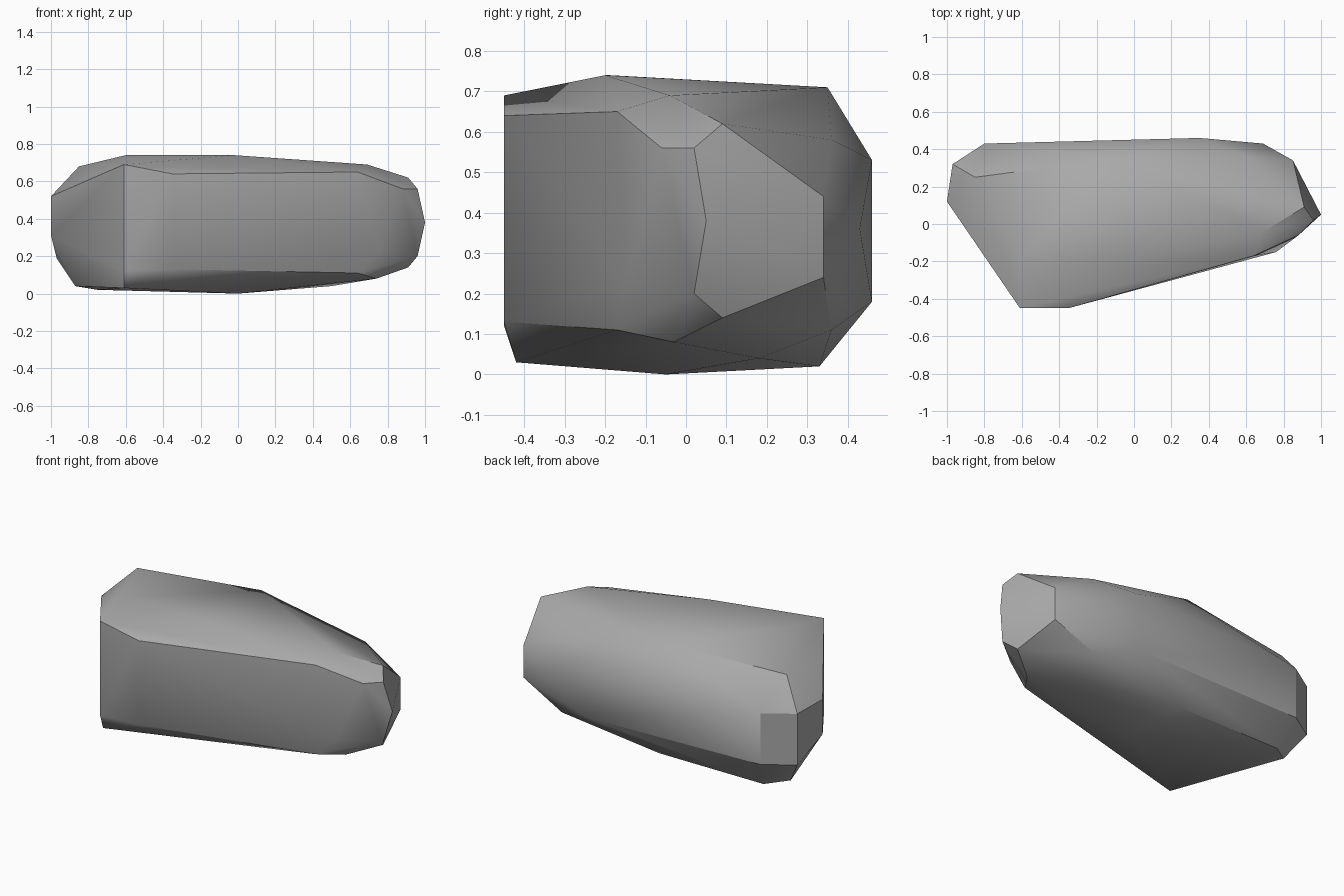
import bpy
import bmesh
import math

# Remove the default object only
default_cube = bpy.data.objects.get("Cube")
if default_cube:
    bpy.data.objects.remove(default_cube, do_unlink=True)


def flat_material(name, colour):
    """One plain colour, visible in the viewport and in renders."""
    material = bpy.data.materials.new(name)
    material.use_nodes = True
    material.diffuse_color = colour
    shader = material.node_tree.nodes["Principled BSDF"]
    shader.inputs["Base Color"].default_value = colour
    shader.inputs["Roughness"].default_value = 1
    return material


def hull_object(name, corners, material, sharp_angle):
    """Wrap a tight convex skin around the chipped corners of a stone."""
    bm = bmesh.new()
    for corner in corners:
        bm.verts.new(corner)
    result = bmesh.ops.convex_hull(bm, input=bm.verts)
    # Corners that ended up inside the skin are not needed
    inner = [v for v in bm.verts if not v.link_faces]
    bmesh.ops.delete(bm, geom=inner, context="VERTS")
    # Merge nearly coplanar triangles into broad cleaved facets
    bmesh.ops.dissolve_limit(bm, angle_limit=math.radians(2),
                             verts=bm.verts, edges=bm.edges)
    bmesh.ops.recalc_face_normals(bm, faces=bm.faces)

    mesh = bpy.data.meshes.new(name)
    bm.to_mesh(mesh)
    bm.free()
    mesh.materials.append(material)
    stone = bpy.data.objects.new(name, mesh)
    bpy.context.collection.objects.link(stone)

    bpy.ops.object.select_all(action="DESELECT")
    stone.select_set(True)
    bpy.context.view_layer.objects.active = stone
    bpy.ops.object.shade_smooth_by_angle(angle=math.radians(sharp_angle))
    return stone


# Upright side edges around the outline: x, y, low z, high z
side_columns = [
    (-.61, -.45, .12, .69), (-.35, -.45, .13, .64), (.64, -.17, .11, .65),
    (.96, .02, .2, .56), (.91, .09, .14, .62), (.85, .34, .24, .44),
    (.35, .46, .18, .53), (-.8, .43, .19, .5), (-.97, .32, .19, .5),
    (-1, .12, .31, .52),
]

# Chipped points on the narrow end and the back
side_chips = [(.88, -.06, .56), (.76, -.15, .22), (1, .05, .38), (.69, .43, .36)]

# Gently sloping crown
crown = [(-.02, -.2, .74), (-.6, -.19, .74), (-.09, .35, .71),
         (-.85, .25, .68), (.69, -.04, .69), (.6, .36, .58)]

# Shallow, keel-like underside
underside = [(-.61, -.42, .03), (-.87, .24, .04), (-.75, .33, .02),
             (-.05, .33, .02), (0, -.05, 0), (.5, .18, .04),
             (.58, .36, .11), (.74, -.03, .08)]

corners = side_chips + crown + underside
for x, y, low, high in side_columns:
    corners += [(x, y, low), (x, y, high)]

stone_grey = flat_material("stone grey", (.4, .4, .4, 1))
hull_object("boulder", corners, stone_grey, sharp_angle=30)
